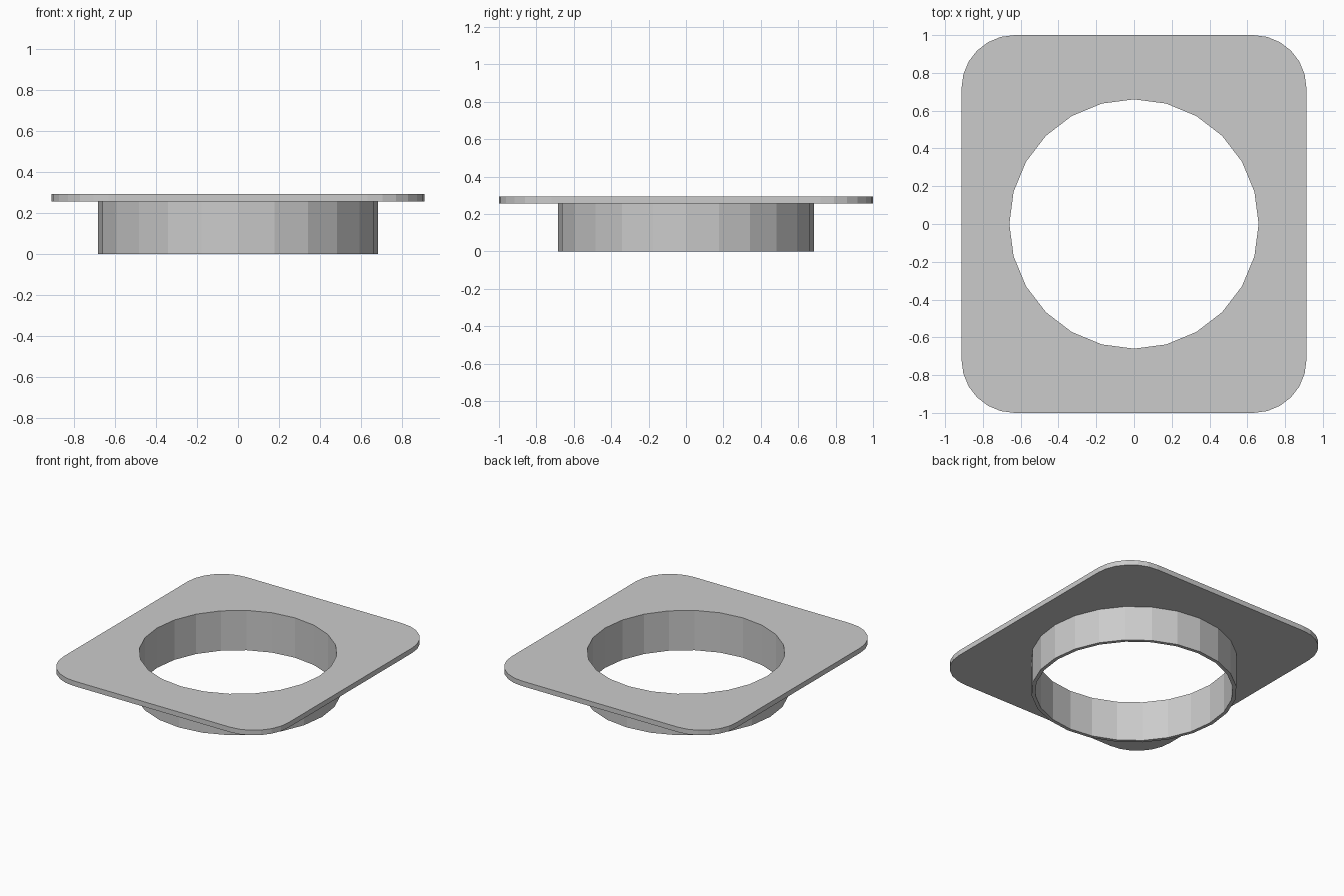
import bpy, bmesh
from math import sin, cos, pi

if "Cube" in bpy.data.objects:
    bpy.data.objects.remove(bpy.data.objects["Cube"])

HALF_X, HALF_Y, CORNER = 0.913, 1.0, 0.28
R_OUT, R_IN, SIDES = 0.685, 0.66, 24
Z_PLATE, Z_TOP = 0.256, 0.293

bm = bmesh.new()


def circle(r, z):
    return [bm.verts.new((r * cos(2 * pi * i / SIDES), r * sin(2 * pi * i / SIDES), z))
            for i in range(SIDES)]


def rounded_rect(z, steps=6):
    loop = []
    for q, (sx, sy) in enumerate([(1, 1), (-1, 1), (-1, -1), (1, -1)]):
        for i in range(steps + 1):
            a = (q + i / steps) * pi / 2
            loop.append(bm.verts.new((sx * (HALF_X - CORNER) + CORNER * cos(a),
                                      sy * (HALF_Y - CORNER) + CORNER * sin(a), z)))
    return loop


def wall(a, b):
    n = len(a)
    for i in range(n):
        j = (i + 1) % n
        bm.faces.new((a[i], a[j], b[j], b[i]))


def loop_edges(loop):
    return [bm.edges.get((v, loop[i - 1])) for i, v in enumerate(loop)]


def fill_between(a, b):
    bmesh.ops.triangle_fill(bm, use_beauty=True, use_dissolve=False,
                            edges=loop_edges(a) + loop_edges(b), normal=(0, 0, 1))


# Edge loops of the plate and the round collar below it
plate_top, plate_bottom = rounded_rect(Z_TOP), rounded_rect(Z_PLATE)
collar_top, collar_bottom = circle(R_OUT, Z_PLATE), circle(R_OUT, 0)
bore_bottom, bore_top = circle(R_IN, 0), circle(R_IN, Z_TOP)

# Plate rim, collar outside, collar lip and bore
wall(plate_bottom, plate_top)
wall(collar_bottom, collar_top)
wall(bore_bottom, collar_bottom)
wall(bore_top, bore_bottom)

# Flat plate faces around the hole
fill_between(plate_top, bore_top)
fill_between(plate_bottom, collar_top)
bmesh.ops.recalc_face_normals(bm, faces=bm.faces[:])

mesh = bpy.data.meshes.new("flanged_collar")
bm.to_mesh(mesh)
bm.free()
bpy.context.collection.objects.link(bpy.data.objects.new("flanged_collar", mesh))
